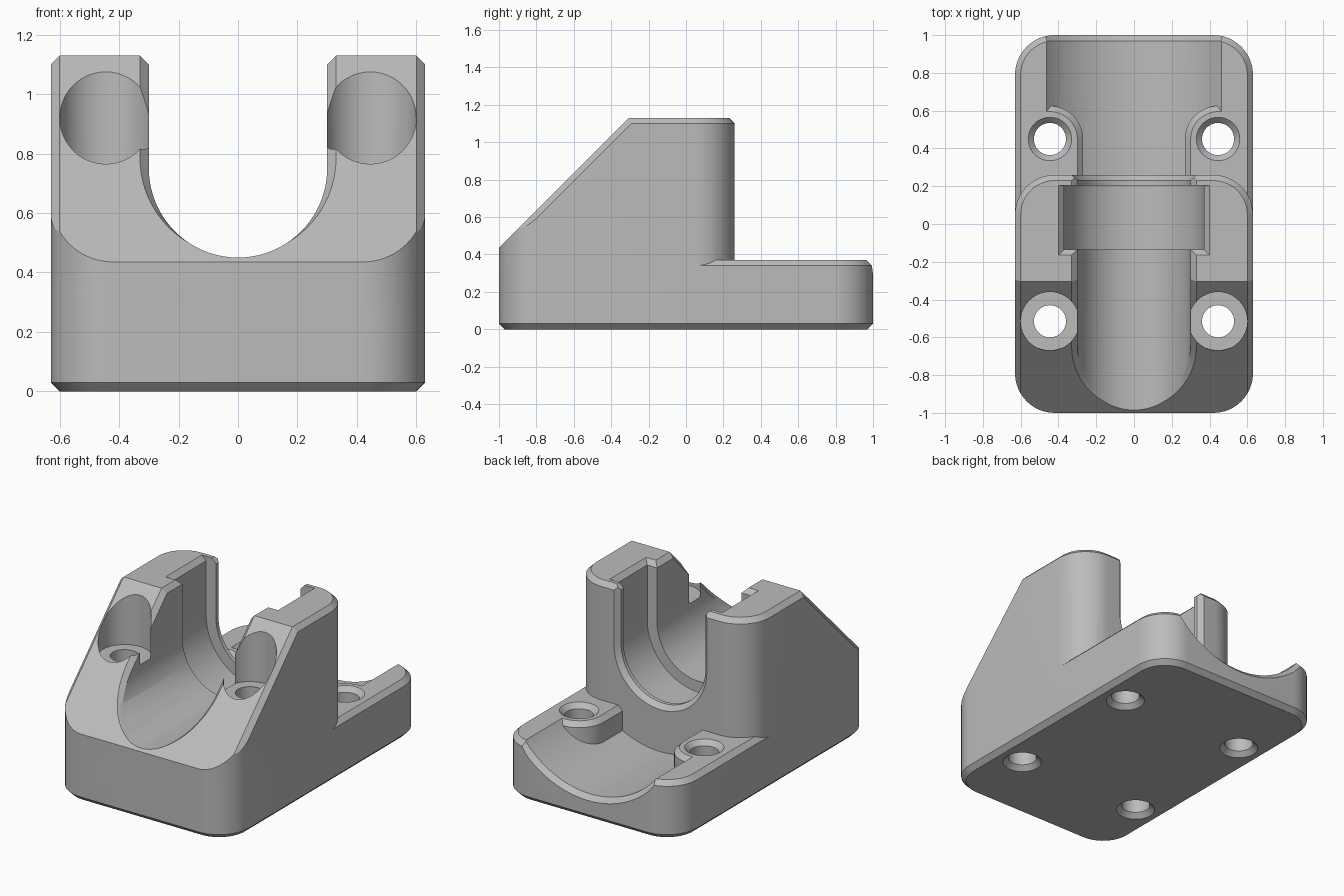
import bpy, bmesh
from math import pi, cos, sin, sqrt
from mathutils import Vector

if "Cube" in bpy.data.objects:
    bpy.data.objects.remove(bpy.data.objects["Cube"], do_unlink=True)

grey = bpy.data.materials.new("plain grey")
grey.use_nodes = True
colour = (0.5, 0.5, 0.5, 1)
grey.diffuse_color = colour
grey.node_tree.nodes["Principled BSDF"].inputs["Base Color"].default_value = colour

C = 0.03          # common chamfer
W, R = 0.63, 0.21  # half width and corner radius
AXIS = 0.75       # height of the channel axis
TOP, DECK = 1.13, 0.37


def loft(name, rings):
    """Closed solid through matching rings of points."""
    bm = bmesh.new()
    loops = [[bm.verts.new(p) for p in ring] for ring in rings]
    n = len(loops[0])
    for a, b in zip(loops, loops[1:]):
        for i in range(n):
            j = (i + 1) % n
            bm.faces.new((a[i], a[j], b[j], b[i]))
    bm.faces.new(loops[0][::-1])
    bm.faces.new(loops[-1])
    bmesh.ops.recalc_face_normals(bm, faces=bm.faces)
    mesh = bpy.data.meshes.new(name)
    bm.to_mesh(mesh)
    bm.free()
    ob = bpy.data.objects.new(name, mesh)
    bpy.context.collection.objects.link(ob)
    mesh.materials.append(grey)
    return ob


def combine(target, tool, operation="DIFFERENCE"):
    mod = target.modifiers.new("combine", "BOOLEAN")
    mod.operation, mod.solver, mod.object = operation, "EXACT", tool
    bpy.context.view_layer.update()
    dg = bpy.context.evaluated_depsgraph_get()
    mesh = bpy.data.meshes.new_from_object(target.evaluated_get(dg))
    target.modifiers.clear()
    target.data = mesh
    bpy.data.objects.remove(tool, do_unlink=True)


def arc(cx, cy, r, start, end, n):
    return [(cx + r * cos(start + (end - start) * i / n),
             cy + r * sin(start + (end - start) * i / n)) for i in range(n + 1)]


def circle(cx, cy, r, n=48):
    return arc(cx, cy, r, 0, 2 * pi, n)[:-1]


def rounded(y0, y1, inset):
    """Rounded rectangle outline, pulled in by inset."""
    r, pts = R - inset, []
    for k, (x, y) in enumerate(((W - R, y1 - R), (R - W, y1 - R),
                                (R - W, y0 + R), (W - R, y0 + R))):
        pts += arc(x, y, r, k * pi / 2, (k + 1) * pi / 2, 12)
    return pts


def u_shape(r, z=AXIS, top=1.4):
    """Open-topped channel section in x and z."""
    return [(-r, top)] + arc(0, z, r, pi, 2 * pi, 40) + [(r, top)]


def at_z(pts, z):
    return [(x, y, z) for x, y in pts]


def at_y(pts, y):
    return [(x, y, z) for x, z in pts]


def block(name, y0, y1, top):
    levels = ((0, C), (C, 0), (top - C, 0), (top, C))
    return loft(name, [at_z(rounded(y0, y1, i), z) for z, i in levels])


# Base with the wide rear trough and its chamfered mouth
body = block("clamp_body", -1, 1, DECK)
combine(body, loft("rear_trough", [at_y(circle(0, AXIS, r, 96), y)
        for y, r in ((0.2, 0.6), (1 - C, 0.6), (1 + C, 0.6 + 2 * C))]))

# Bosses around the rear screw holes
HX, REAR, FRONT = 0.445, 0.45, -0.515


def boss_outline(side, inset):
    r = 0.175 - inset
    pts = arc(-HX, REAR, r, 0, pi / 2, 16)
    pts += [(-0.5, REAR + r), (-0.5, 0.15), (r - HX, 0.15)]
    return [(-side * x, y) for x, y in pts]


for side in (-1, 1):
    combine(body, loft("boss", [at_z(boss_outline(side, i), z)
            for z, i in ((0.1, 0), (DECK - C, 0), (DECK, C))]), "UNION")

# Tower, sloped at the front with chamfered side edges
tower = block("tower", -1, 0.26, TOP)
along = Vector((0, 1, 1)) / sqrt(2)
normal = Vector((0, -1, 1)) / sqrt(2)
section = ((-0.8, -0.2), (C - W, 0), (W - C, 0), (0.8, -0.2), (0.8, 1.5), (-0.8, 1.5))
start = Vector((0, -1, 0.435))
combine(tower, loft("slope_cut", [[Vector((x, 0, 0)) + start + normal * n + along * s
        for x, n in section] for s in (-0.6, 1.4)]))
combine(body, tower, "UNION")

# Main channel, the wider pocket and the chamfers on their edges
combine(body, loft("channel", [at_y(u_shape(0.3), y) for y in (-1.2, 0.5)]))
combine(body, loft("pocket", [at_y(u_shape(0.37), y) for y in (-0.135, 0.205)]))
combine(body, loft("lip_chamfer", [at_y(u_shape(r), y)
        for y, r in ((0.23, 0.3), (0.29, 0.36))]))
bevel = [(-0.3, TOP - C), (0.3, TOP - C), (0.4, TOP + 0.07), (-0.4, TOP + 0.07)]
combine(body, loft("channel_top_chamfer", [at_y(bevel, y) for y in (-0.5, 0.5)]))


def rim(d):
    return [(-0.37 - d, -0.135 - d), (0.37 + d, -0.135 - d),
            (0.37 + d, 0.205), (-0.37 - d, 0.205)]


combine(body, loft("pocket_top_chamfer",
        [at_z(rim(d), TOP - C + d) for d in (0, 2 * C)]))
combine(body, loft("slope_channel_chamfer",
        [[(x, z - 1.435 + shift, z) for x, z in u_shape(r, 0.455 + r)]
         for r, shift in ((0.36, -C * sqrt(2)), (0.3, C * sqrt(2)))]))

# Screw holes: countersunk below, counterbored in front, chamfered at the rear
hole = ((-0.03, 0.145), (0, 0.115), (C, 0.085))
front_hole = hole + ((0.745, 0.085), (0.7451, 0.155), (1.5, 0.155))
rear_hole = hole + ((DECK - C, 0.085), (DECK, 0.115), (DECK + C, 0.145))
for side in (-1, 1):
    for y, steps in ((FRONT, front_hole), (REAR, rear_hole)):
        combine(body, loft("screw_hole",
                [at_z(circle(side * HX, y, r), z) for z, r in steps]))

# Smooth curved walls, crisp edges
bpy.ops.object.select_all(action="DESELECT")
body.select_set(True)
bpy.context.view_layer.objects.active = body
bpy.ops.object.shade_smooth_by_angle(angle=pi / 9)
